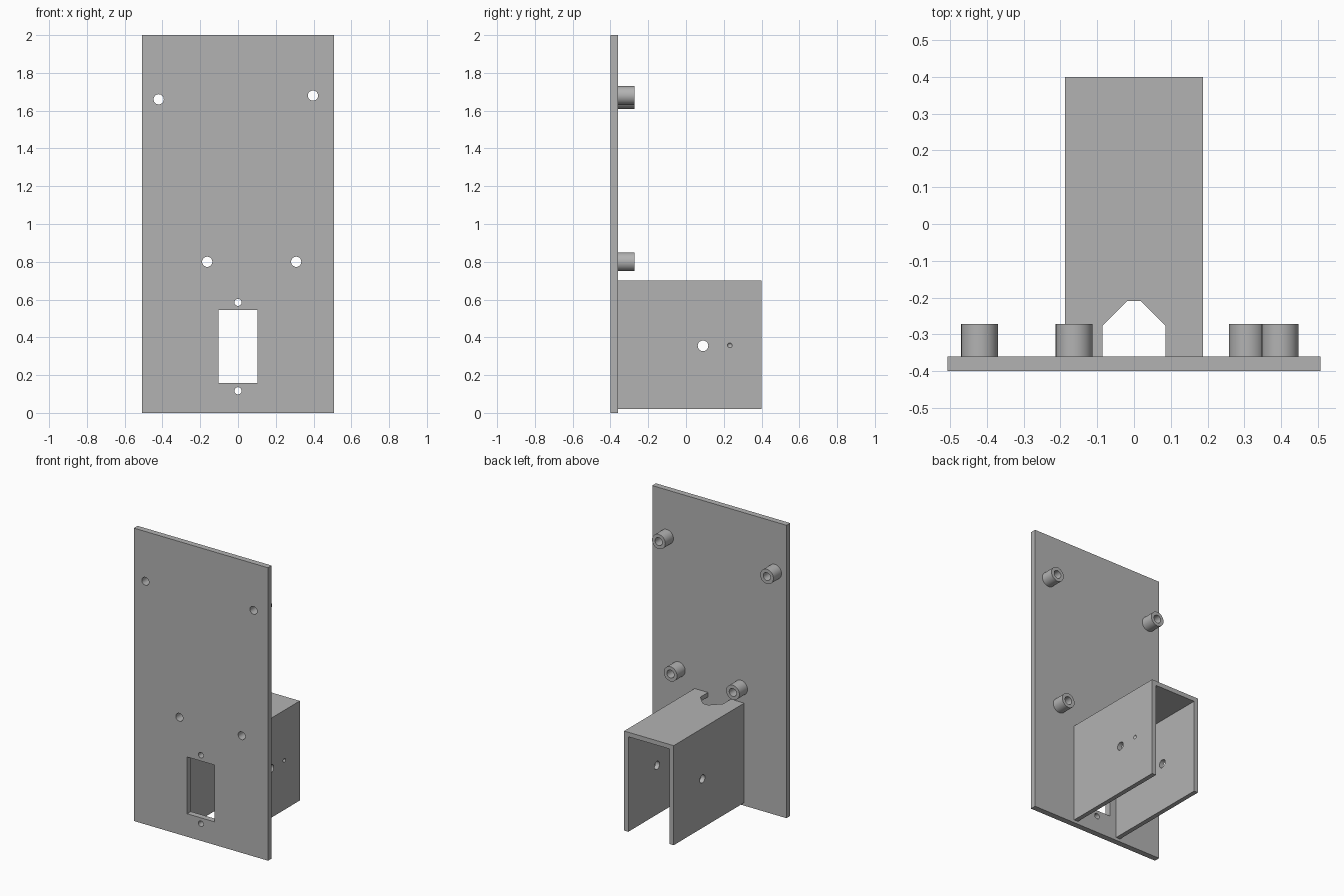
import bpy, bmesh, math
from mathutils import Matrix, Vector

cube = bpy.data.objects.get("Cube")
if cube:
    bpy.data.objects.remove(cube, do_unlink=True)

GREY = (0.45, 0.45, 0.45, 1.0)
material = bpy.data.materials.new("plain grey")
material.use_nodes = True
material.diffuse_color = GREY
material.node_tree.nodes["Principled BSDF"].inputs["Base Color"].default_value = GREY

FRONT, SEAT, BACK = -0.4, -0.36, 0.4    # plate front, plate rear, bracket end
HALF_W, TOP, BOTTOM, WALL = 0.187, 0.70, 0.02, 0.031


def add_box(bm, lo, hi):
    lo, hi = Vector(lo), Vector(hi)
    size = Matrix.Diagonal((*(hi - lo), 1))
    bmesh.ops.create_cube(bm, size=1, matrix=Matrix.Translation((lo + hi) / 2) @ size)


def add_rod(bm, centre, radius, length, axis, tip=None, sides=32):
    """Cylinder or cone along the x or y axis."""
    turn = Matrix.Rotation(math.pi / 2, 4, "X" if axis == "Y" else "Y")
    bmesh.ops.create_cone(bm, cap_ends=True, segments=sides, radius1=radius,
                          radius2=radius if tip is None else tip, depth=length,
                          matrix=Matrix.Translation(centre) @ turn)


def add_prism(bm, outline, direction):
    """Extrude a closed outline of 3D points."""
    face = bm.faces.new([bm.verts.new(p) for p in outline])
    new = bmesh.ops.extrude_face_region(bm, geom=[face])["geom"]
    verts = [v for v in new if isinstance(v, bmesh.types.BMVert)]
    bmesh.ops.translate(bm, verts=verts, vec=direction)


def make_object(name, bm):
    bmesh.ops.recalc_face_normals(bm, faces=bm.faces)
    mesh = bpy.data.meshes.new(name)
    bm.to_mesh(mesh)
    bm.free()
    mesh.materials.append(material)
    obj = bpy.data.objects.new(name, mesh)
    bpy.context.collection.objects.link(obj)
    return obj


def cut(obj, bm):
    """Subtract the cutter shapes and keep the resulting mesh."""
    cutter = make_object(obj.name + "_cutter", bm)
    cutter.hide_render = True
    mod = obj.modifiers.new("cut", "BOOLEAN")
    mod.operation, mod.solver, mod.object = "DIFFERENCE", "EXACT", cutter
    graph = bpy.context.evaluated_depsgraph_get()
    result = bpy.data.meshes.new_from_object(obj.evaluated_get(graph))
    obj.modifiers.clear()
    obj.data = result
    bpy.data.objects.remove(cutter, do_unlink=True)


def smooth(obj):
    obj.data.shade_smooth()
    obj.data.set_sharp_from_angle(angle=math.radians(30))


posts = {"upper_right": (-0.42, 1.66), "upper_left": (0.397, 1.68),
         "lower_right": (-0.163, 0.80), "lower_left": (0.308, 0.80)}

# Upright plate with window, screw holes and post holes
bm = bmesh.new()
add_box(bm, (-0.507, FRONT, 0), (0.507, SEAT, 2))
plate = make_object("mounting_plate", bm)
bm = bmesh.new()
add_box(bm, (-0.104, -0.5, 0.157), (0.102, -0.3, 0.545))
for z in (0.117, 0.585):
    add_rod(bm, (0, FRONT, z), 0.019, 0.2, "Y")
for x, z in posts.values():
    add_rod(bm, (x, FRONT, z), 0.027, 0.2, "Y")
cut(plate, bm)
smooth(plate)

# Hollow standoff posts on the rear of the plate
for name, (x, z) in posts.items():
    bm = bmesh.new()
    add_rod(bm, (x, -0.316, z), 0.05, 0.088, "Y")
    post = make_object(name + "_standoff", bm)
    bm = bmesh.new()
    add_rod(bm, (x, -0.316, z), 0.027, 0.2, "Y")
    cut(post, bm)
    smooth(post)

# Channel bracket, open below and behind
inner, roof = HALF_W - WALL, TOP - WALL
profile = [(-HALF_W, BOTTOM), (-HALF_W, TOP), (HALF_W, TOP), (HALF_W, BOTTOM),
           (inner, BOTTOM), (inner, roof), (-inner, roof), (-inner, BOTTOM)]
bm = bmesh.new()
add_prism(bm, [(x, SEAT, z) for x, z in profile], (0, BACK - SEAT, 0))
bracket = make_object("channel_bracket", bm)

# Roof notch, cross hole and shallow dimple in the left wall
notch = [(-0.086, -0.45), (0.086, -0.45), (0.086, -0.277),
         (0.019, -0.21), (-0.019, -0.21), (-0.086, -0.277)]
bm = bmesh.new()
add_prism(bm, [(x, y, 0.62) for x, y in notch], (0, 0, 0.2))
add_rod(bm, (0, 0.09, 0.355), 0.028, 1, "X")
add_rod(bm, (HALF_W, 0.232, 0.358), 0.0, 0.04, "X", tip=0.026)
cut(bracket, bm)
smooth(bracket)
